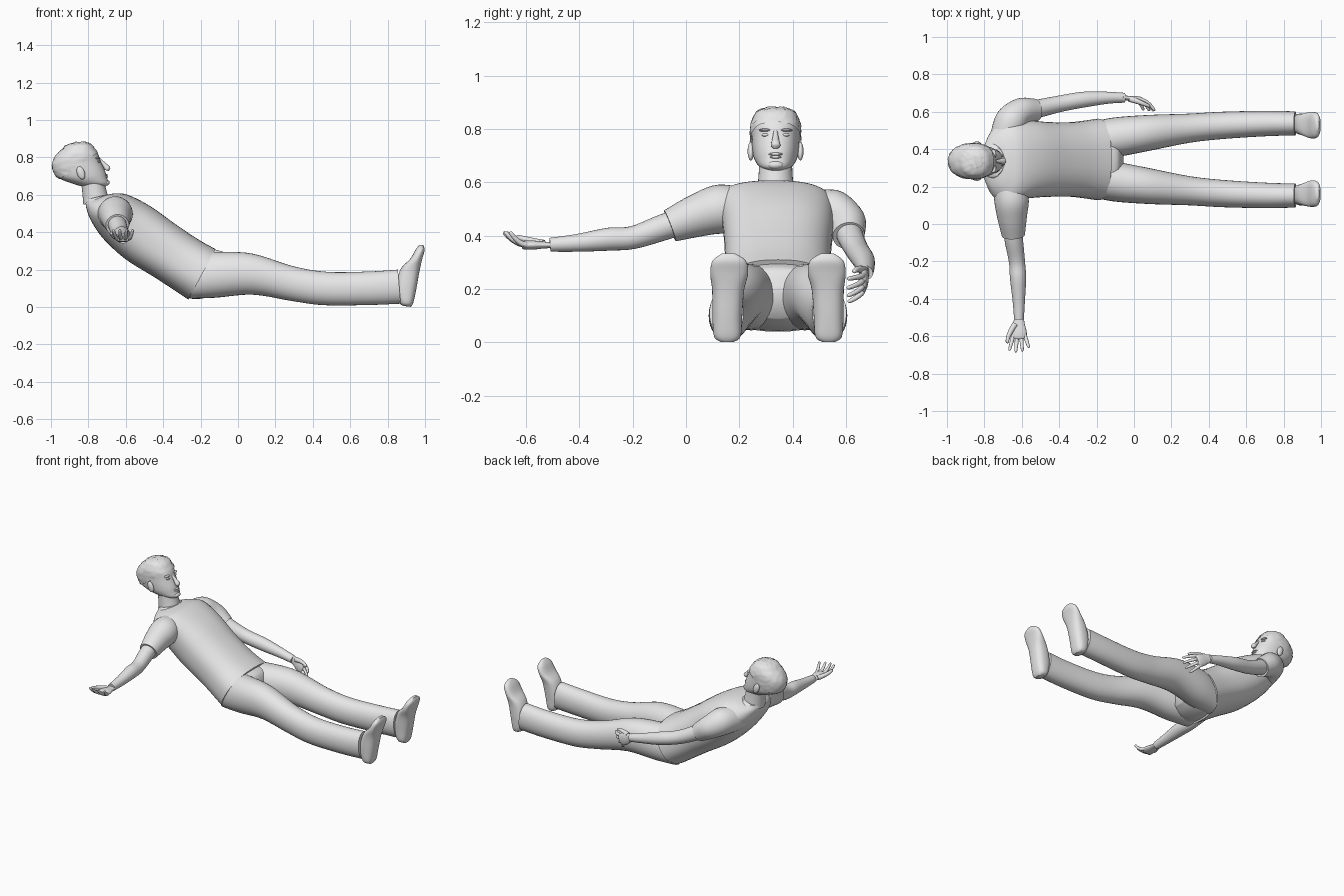
import bpy, bmesh, math, random
from mathutils import Vector

random.seed(4)
default_cube = bpy.data.objects.get("Cube")
if default_cube:
    bpy.data.objects.remove(default_cube, do_unlink=True)

grey = bpy.data.materials.new("plain_grey")
grey.use_nodes = True
grey.diffuse_color = (0.8, 0.8, 0.8, 1)
grey.node_tree.nodes["Principled BSDF"].inputs["Base Color"].default_value = grey.diffuse_color

MIDDLE = 0.345          # y of the body's plane of symmetry
HEAD_MIDDLE = 0.336     # y of the head's plane of symmetry


def finish(name, bm, angle=50):
    """Turn a bmesh into a named, smooth shaded object."""
    bmesh.ops.recalc_face_normals(bm, faces=bm.faces)
    mesh = bpy.data.meshes.new(name)
    bm.to_mesh(mesh)
    bm.free()
    mesh.materials.append(grey)
    obj = bpy.data.objects.new(name, mesh)
    bpy.context.collection.objects.link(obj)
    bpy.ops.object.select_all(action='DESELECT')
    obj.select_set(True)
    bpy.context.view_layer.objects.active = obj
    bpy.ops.object.shade_smooth_by_angle(angle=math.radians(angle))
    return obj


def smooth_stations(stations, steps):
    """Catmull-Rom interpolation through the cross-sections."""
    flat = [Vector([*c, *u, *v]) for c, u, v in stations]
    flat = [flat[0], *flat, flat[-1]]
    result = []
    for a, b, c, d in zip(flat, flat[1:], flat[2:], flat[3:]):
        for i in range(steps):
            t = i / steps
            result.append(b + (c - a) * (t / 2) + (a * 2 - b * 5 + c * 4 - d) * (t * t / 2)
                          + (b * 3 - a - c * 3 + d) * (t ** 3 / 2))
    result.append(flat[-1])
    return [(Vector(r[0:3]), Vector(r[3:6]), Vector(r[6:9])) for r in result]


def loft(stations, sides=32, steps=5, power=2.0):
    """Skin superellipse cross-sections given as (centre, half axis, half axis)."""
    def bulge(value):
        return math.copysign(abs(value) ** (2 / power), value)
    bm = bmesh.new()
    rings = []
    for centre, u, v in smooth_stations(stations, steps):
        angles = [math.tau * i / sides for i in range(sides)]
        rings.append([bm.verts.new(centre + u * bulge(math.cos(a)) + v * bulge(math.sin(a)))
                      for a in angles])
    for low, high in zip(rings, rings[1:]):
        for i in range(sides):
            j = (i + 1) % sides
            bm.faces.new((low[i], low[j], high[j], high[i]))
    bm.faces.new(rings[0])
    bm.faces.new(rings[-1])
    return bm


def slices(rows, middle, grow=0.0):
    """Sections spanning a front and a back profile point, plus a half width."""
    stations = []
    for (fx, fz), (bx, bz), offset, half in rows:
        front, back = Vector((fx, 0, fz)), Vector((bx, 0, bz))
        axis = (front - back) / 2
        stations.append(((front + back) / 2 + Vector((0, middle + offset, 0)),
                         axis + axis.normalized() * grow, Vector((0, half + grow, 0))))
    return stations


def limb(path, radii, flat=1.0, across=Vector((0, 0, 1))):
    """Sections along a path, optionally flattened at right angles to 'across'."""
    points = [Vector(p) for p in path]
    stations = []
    for i, point in enumerate(points):
        ahead = points[min(i + 1, len(points) - 1)] - points[max(i - 1, 0)]
        u = ahead.cross(across).normalized()
        v = u.cross(ahead).normalized()
        stations.append((point, u * radii[i] * flat, v * radii[i]))
    return stations


def blob(name, location, size, tilt=0.0):
    """Small ellipsoid feature, tilted about the y axis."""
    bm = bmesh.new()
    bmesh.ops.create_uvsphere(bm, u_segments=20, v_segments=12, radius=1)
    bmesh.ops.scale(bm, vec=size, verts=bm.verts)
    obj = finish(name, bm)
    obj.location = location
    obj.rotation_euler.y = math.radians(tilt)


# Shirt body, from collar to hem
shirt = [
    ((-.70, .60), (-.815, .56), -.01, .075),
    ((-.66, .607), (-.81, .525), -.015, .15),
    ((-.59, .60), (-.785, .46), -.015, .215),
    ((-.47, .54), (-.72, .365), 0, .21),
    ((-.33, .44), (-.60, .255), 0, .2),
    ((-.21, .36), (-.44, .155), 0, .2),
    ((-.12, .31), (-.265, .04), 0, .218),
]
finish("shirt_body", loft(slices(shirt, MIDDLE), sides=48, power=2.4))

# Trouser seat, closing between the legs
seat = [
    ((-.2, .32), (-.34, .1), 0, .19),
    ((-.13, .295), (-.25, .045), 0, .208),
    ((-.08, .27), (-.15, .055), 0, .17),
    ((-.055, .2), (-.08, .09), 0, .08),
]
finish("trouser_seat", loft(slices(seat, MIDDLE), power=2.3))

# Legs and shoes
leg = [
    ((-.19, .29), (-.26, .045), .1, .1),
    ((-.1, .295), (-.12, .05), .117, .107),
    ((.08, .285), (.08, .066), .142, .096),
    ((.3, .217), (.29, .032), .167, .078),
    ((.48, .188), (.46, .01), .182, .073),
    ((.7, .19), (.7, .011), .192, .068),
    ((.855, .2), (.87, .018), .193, .064),
]
shoe = [
    ((.925, .001), (.9, .004), .19, .025),
    ((.938, .025), (.865, .02), .19, .05),
    ((.954, .1), (.845, .1), .19, .056),
    ((.97, .19), (.868, .2), .187, .06),
    ((.986, .26), (.92, .257), .183, .071),
    ((.998, .305), (.95, .308), .183, .062),
    ((.99, .333), (.97, .333), .185, .025),
]
for side, label in ((1, "left"), (-1, "right")):
    for part, rows, power in (("trouser_leg", leg, 2.1), ("shoe", shoe, 2.5)):
        rows = [(front, back, side * offset, half) for front, back, offset, half in rows]
        finish(f"{label}_{part}", loft(slices(rows, MIDDLE), power=power))

# Sleeves and arms
sleeves = {
    "left": ([(-.7, .42, .48), (-.655, .55, .485), (-.6, .6, .45), (-.525, .61, .4)],
             (.08, .088, .075, .06)),
    "right": ([(-.68, .26, .49), (-.655, .13, .5), (-.652, .04, .475), (-.645, -.06, .437)],
              (.08, .092, .08, .062)),
}
arms = {
    "left": ([(-.6, .6, .45), (-.52, .615, .4), (-.4, .642, .345), (-.27, .665, .31),
              (-.14, .675, .28), (-.05, .675, .26)], (.05, .049, .044, .042, .032, .026)),
    "right": ([(-.65, 0, .46), (-.642, -.09, .43), (-.626, -.2, .393), (-.62, -.29, .387),
               (-.616, -.41, .373), (-.615, -.51, .366)], (.05, .049, .043, .043, .033, .026)),
}
for label in arms:
    finish(f"{label}_sleeve", loft(limb(*sleeves[label])))
    finish(f"{label}_arm", loft(limb(*arms[label]), sides=24))


def hand(label, wrist, forward, thumb_side, palm_side):
    """Palm, four curled fingers and a thumb in a local frame."""
    f, a, n = (Vector(v).normalized() for v in (forward, thumb_side, palm_side))

    def place(along, across, lift):
        return Vector(wrist) + f * along + a * across + n * lift

    palm = [place(d, 0, 0) for d in (-.02, .02, .06, .09, .1)]
    finish(f"{label}_palm", loft(limb(palm, (.025, .031, .041, .04, .03), .42, a), sides=20))
    for name, x, length in (("index", .03, .08), ("middle", .01, .09),
                            ("ring", -.011, .084), ("little", -.031, .065)):
        path = [place(.08 + length * t, x * (1 + .7 * t), .05 * t * t)
                for t in (0, .35, .7, .95, 1)]
        finish(f"{label}_{name}_finger",
               loft(limb(path, (.011, .0105, .009, .007, .002), 1, a), sides=12, steps=3))
    thumb = [place(*p) for p in ((.02, .02, .004), (.055, .042, .012), (.09, .058, .022),
                                 (.118, .063, .03), (.122, .064, .031))]
    finish(f"{label}_thumb", loft(limb(thumb, (.016, .014, .011, .008, .002), 1, n), sides=12, steps=3))


hand("right", (-.615, -.515, .365), (0, -1, 0), (-1, 0, 0), (0, 0, 1))
hand("left", (-.05, .675, .26), (.85, -.12, -.4), (.42, 0, .85), (-.1, -1, 0))

# Neck and collar
neck = [(-.785, HEAD_MIDDLE, .72), (-.772, HEAD_MIDDLE, .64), (-.758, HEAD_MIDDLE, .56)]
finish("neck", loft(limb(neck, (.062, .063, .07), 1, Vector((0, 1, 0)))))
collar = [((-.693, .603), (-.822, .572), 0, .082), ((-.688, .597), (-.825, .555), 0, .092)]
finish("collar", loft(slices(collar, HEAD_MIDDLE), steps=2))

# Head and hair share the same sections
head = [
    ((-.71, .643), (-.82, .643), 0, .035),
    ((-.692, .66), (-.87, .655), 0, .06),
    ((-.7, .69), (-.95, .685), 0, .08),
    ((-.71, .725), (-.98, .72), 0, .087),
    ((-.732, .775), (-.988, .77), 0, .09),
    ((-.75, .82), (-.96, .82), 0, .088),
    ((-.785, .86), (-.91, .86), 0, .066),
    ((-.82, .877), (-.86, .877), 0, .025),
]
finish("head", loft(slices(head, HEAD_MIDDLE), sides=40, power=2.2))
hair = loft(slices(head, HEAD_MIDDLE, grow=.006), sides=48, power=2.2)
for vert in hair.verts:
    vert.co += Vector([random.uniform(-.002, .002) for _ in range(3)])
    vert.co.z += .006 if vert.co.z > .85 else 0
bmesh.ops.bisect_plane(hair, geom=hair.verts[:] + hair.edges[:] + hair.faces[:],
                       plane_co=(-.75, 0, .825), plane_no=(-.14, 0, .2), clear_inner=True)
finish("hair", hair)

# Facial features
nose = [(-.74, HEAD_MIDDLE, .79), (-.718, HEAD_MIDDLE, .765), (-.698, HEAD_MIDDLE, .74),
        (-.701, HEAD_MIDDLE, .73)]
finish("nose", loft(limb(nose, (.008, .012, .018, .012), .9, Vector((0, 1, 0))), sides=16))
blob("upper_lip", (-.708, HEAD_MIDDLE, .706), (.012, .026, .006))
blob("lower_lip", (-.706, HEAD_MIDDLE, .695), (.012, .022, .006))
blob("chin", (-.705, HEAD_MIDDLE, .665), (.019, .03, .016))
for side, label in ((1, "left"), (-1, "right")):
    blob(f"{label}_eye", (-.75, HEAD_MIDDLE + side * .036, .778), (.014, .016, .007))
    blob(f"{label}_brow", (-.752, HEAD_MIDDLE + side * .038, .796), (.015, .025, .006))
    blob(f"{label}_ear", (-.84, HEAD_MIDDLE + side * .093, .717), (.021, .012, .036), -20)
